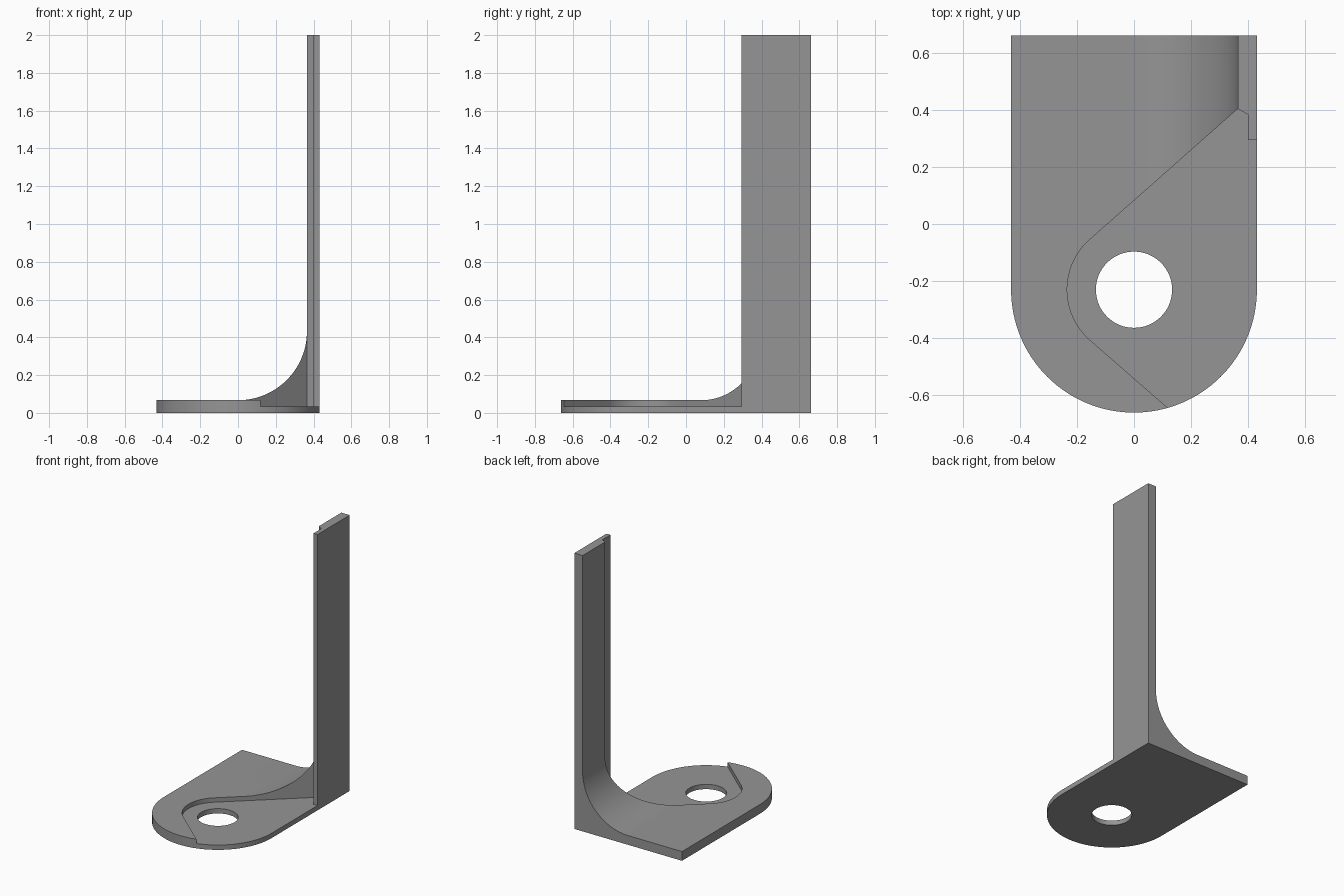
import bpy, bmesh, math
from mathutils import Vector

if "Cube" in bpy.data.objects:
    bpy.data.objects.remove(bpy.data.objects["Cube"])

HALF_W, BACK, T = 0.432, 0.663, 0.067   # half width, back edge, plate thickness
CY = -0.231                             # centre of rounded end and hole
FLOOR = 0.035                           # height of the recess floor

grey = bpy.data.materials.new("plain_grey")
grey.diffuse_color = (0.3, 0.3, 0.3, 1)
grey.use_nodes = True
grey.node_tree.nodes["Principled BSDF"].inputs["Base Color"].default_value = grey.diffuse_color


def arc(cx, cy, r, a0, a1, n):
    """Points on an arc, angles in degrees."""
    return [(cx + r * math.cos(math.radians(a0 + (a1 - a0) * i / n)),
             cy + r * math.sin(math.radians(a0 + (a1 - a0) * i / n))) for i in range(n + 1)]


def prism(name, points, direction):
    """Extrude a closed outline of 3D points."""
    bm = bmesh.new()
    face = bm.faces.new([bm.verts.new(p) for p in points])
    out = bmesh.ops.extrude_face_region(bm, geom=[face])
    bmesh.ops.translate(bm, vec=Vector(direction),
                        verts=[v for v in out["geom"] if isinstance(v, bmesh.types.BMVert)])
    bmesh.ops.recalc_face_normals(bm, faces=bm.faces)
    mesh = bpy.data.meshes.new(name)
    bm.to_mesh(mesh)
    bm.free()
    mesh.materials.append(grey)
    obj = bpy.data.objects.new(name, mesh)
    bpy.context.collection.objects.link(obj)
    return obj


def plan(name, points, z0, z1):
    return prism(name, [(x, y, z0) for x, y in points], (0, 0, z1 - z0))


def combine(target, tool, operation):
    """Apply a boolean and remove the tool."""
    bpy.context.view_layer.objects.active = target
    mod = target.modifiers.new(operation, 'BOOLEAN')
    mod.operation, mod.object, mod.solver = operation, tool, 'EXACT'
    bpy.ops.object.modifier_apply(modifier=mod.name)
    bpy.data.objects.remove(tool)


# Base plate with a rounded front end
bracket = plan("bracket", [(HALF_W, BACK), (-HALF_W, BACK)]
               + arc(0, CY, HALF_W, 180, 360, 64), 0, T)

# Upright with a large concave fillet down to the plate
R = 0.365
profile = arc(0, T + R, R, -90, 0, 32) + [(R, 2), (HALF_W, 2), (HALF_W, 0.02), (0, 0.02)]
upright = prism("upright", [(x, 0, z) for x, z in profile], (0, BACK, 0))
combine(bracket, upright, 'UNION')

# Recess around the hole, which also trims the upright's front edge
outline = [(0.365, 0.405), (0.40, 0.385), (0.40, 0.295), (0.6, 0.295), (0.6, -0.8), (0.295, -0.8)]
outline += arc(0, CY, 0.235, 228.7, 131.3, 24)
combine(bracket, plan("recess_cutter", outline, FLOOR, 2.2), 'DIFFERENCE')

# Round bolt hole
hole = plan("hole_cutter", arc(0, CY, 0.134, 0, 360, 64)[:-1], -0.1, 0.3)
combine(bracket, hole, 'DIFFERENCE')

# Smooth curves, sharp edges
bpy.ops.object.select_all(action='DESELECT')
bracket.select_set(True)
bpy.context.view_layer.objects.active = bracket
bpy.ops.object.shade_smooth_by_angle(angle=math.radians(25))
